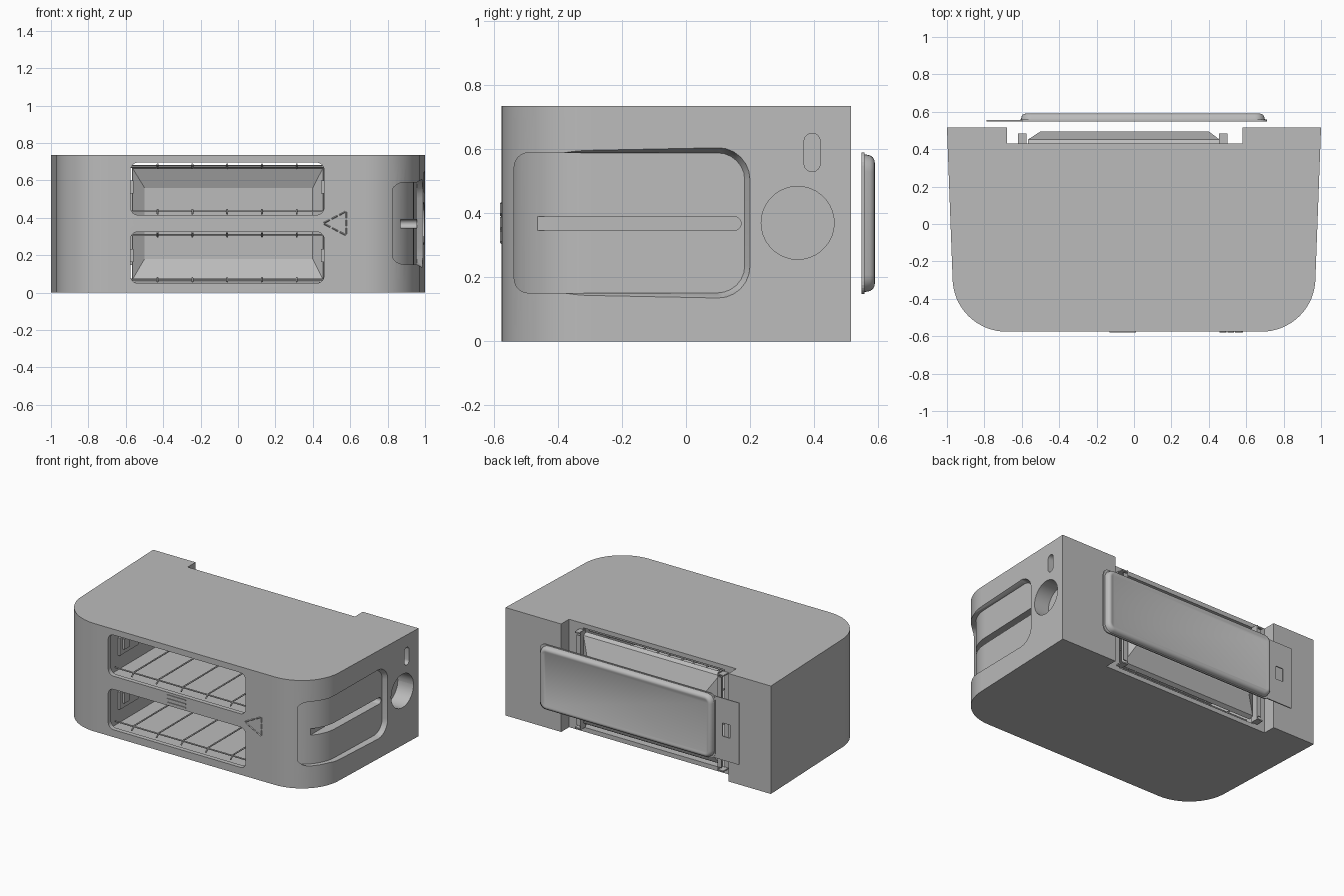
import bpy, bmesh, math
from mathutils import Vector

if "Cube" in bpy.data.objects:
    bpy.data.objects.remove(bpy.data.objects["Cube"])

grey = bpy.data.materials.new("warm_steel_grey")
grey.diffuse_color = (0.5, 0.5, 0.5, 1)
grey.use_nodes = True
grey.node_tree.nodes["Principled BSDF"].inputs["Base Color"].default_value = grey.diffuse_color


def finish(name, bm):
    bmesh.ops.recalc_face_normals(bm, faces=bm.faces)
    me = bpy.data.meshes.new(name)
    bm.to_mesh(me)
    bm.free()
    me.materials.append(grey)
    ob = bpy.data.objects.new(name, me)
    bpy.context.collection.objects.link(ob)
    return ob


def add_loft(bm, rings, caps=True):
    loops = [[bm.verts.new(p) for p in ring] for ring in rings]
    n = len(loops[0])
    for a, b in zip(loops, loops[1:]):
        for i in range(n):
            j = (i + 1) % n
            bm.faces.new((a[i], a[j], b[j], b[i]))
    if caps:
        bm.faces.new(loops[0])
    bm.faces.new(loops[-1])


def loft(name, rings, caps=True):
    bm = bmesh.new()
    add_loft(bm, rings, caps)
    return finish(name, bm)


def on_x(pts, x):
    return [(x, u, v) for u, v in pts]


def on_y(pts, y):
    return [(u, y, v) for u, v in pts]


def on_z(pts, z):
    return [(u, v, z) for u, v in pts]


def round_rect(u0, u1, v0, v1, r_left, r_right=None, n=7):
    r_right = r_left if r_right is None else r_right
    pts = []
    for cu, cv, r, start in ((u1 - r_right, v1 - r_right, r_right, 0), (u0 + r_left, v1 - r_left, r_left, 90),
                             (u0 + r_left, v0 + r_left, r_left, 180), (u1 - r_right, v0 + r_right, r_right, 270)):
        for i in range(n):
            t = math.radians(start + 90 * i / (n - 1))
            pts.append((cu + r * math.cos(t), cv + r * math.sin(t)))
    return pts


def rect(u0, u1, v0, v1):
    return [(u0, v0), (u1, v0), (u1, v1), (u0, v1)]


def add_box(bm, x0, x1, y0, y1, z0, z1):
    add_loft(bm, [on_z(rect(x0, x1, y0, y1), z) for z in (z0, z1)])


def box(name, *lims):
    bm = bmesh.new()
    add_box(bm, *lims)
    return finish(name, bm)


def add_rod(bm, a, b, r=0.005, n=8):
    a, b = Vector(a), Vector(b)
    q = (b - a).to_track_quat('Z', 'Y')
    ring = [q @ Vector((r * math.cos(2 * math.pi * i / n), r * math.sin(2 * math.pi * i / n), 0)) for i in range(n)]
    add_loft(bm, [[a + p for p in ring], [b + p for p in ring]])


def cut(target, cutter):
    mod = target.modifiers.new("cut", 'BOOLEAN')
    mod.operation, mod.solver, mod.object = 'DIFFERENCE', 'EXACT', cutter
    dg = bpy.context.evaluated_depsgraph_get()
    me = bpy.data.meshes.new_from_object(target.evaluated_get(dg))
    target.modifiers.clear()
    target.data = me
    bpy.data.objects.remove(cutter)


def smooth(ob, angle=30):
    bpy.ops.object.select_all(action='DESELECT')
    ob.select_set(True)
    bpy.context.view_layer.objects.active = ob
    bpy.ops.object.shade_smooth_by_angle(angle=math.radians(angle))


def outline(inset=0.0):
    # tapered sides with broad rounded front corners
    half = [(1 - inset, 0.515)]
    for i in range(17):
        t = math.radians(90 * i / 16)
        half.append((0.68 + (0.29 - inset) * math.cos(t), -0.29 - (0.286 - inset) * math.sin(t)))
    return half + [(-x, y) for x, y in reversed(half)]


# Body shell with rear notch and hollow bread chamber
body = loft("body", [on_z(outline(), z) for z in (0, 0.735)])
cut(body, box("notch_cutter", -0.68, 0.58, 0.43, 0.7, -0.1, 0.9))
cut(body, box("chamber_cutter", -0.59, 0.475, -0.545, 0.6, 0.03, 0.705))

# Two bread slots
SLOTS = ((0.05, 0.325), (0.415, 0.695))
for z0, z1 in SLOTS:
    shape = round_rect(-0.575, 0.46, z0, z1, 0.04)
    cut(body, loft("slot_cutter", [on_y(shape, y) for y in (-0.7, -0.5)]))

# Recessed control panel following the curved right side
outer = round_rect(-0.56, 0.20, 0.135, 0.605, 0.06, 0.10)
inner = round_rect(-0.537, 0.182, 0.151, 0.589, 0.045, 0.085)
recess = loft("recess_cutter", [on_x(outer, 1.1), on_x(outer, 0.985), on_x(inner, 0.955), on_x(inner, 0.65)])
cut(recess, loft("recess_core", [on_z(outline(0.03), z) for z in (-0.2, 0.9)]))
cut(body, recess)

# Lever slot, dial hole and small button slot
lever = round_rect(-0.495, 0.172, 0.346, 0.39, 0.0219)
cut(body, loft("lever_cutter", [on_x(lever, x) for x in (1.1, 0.87)]))
dial = round_rect(0.235, 0.463, 0.256, 0.484, 0.1139, n=10)
cut(body, loft("dial_cutter", [on_x(dial, x) for x in (1.1, 0.88)]))
button = round_rect(0.369, 0.419, 0.53, 0.65, 0.0249)
cut(body, loft("button_cutter", [on_x(button, x) for x in (1.1, 0.93)]))
smooth(body)

# Heater wall between the slots
box("heater_wall", -0.59, 0.475, -0.545, 0.40, 0.345, 0.395)

# Crumb tray closing the rear of the chamber
tray = loft("crumb_tray", [on_y(rect(-0.565, 0.455, 0.055, 0.68), 0.425),
                           on_y(rect(-0.565, 0.455, 0.07, 0.665), 0.45),
                           on_y(rect(-0.50, 0.40, 0.18, 0.56), 0.492)], caps=False)
mod = tray.modifiers.new("thickness", 'SOLIDIFY')
mod.thickness, mod.offset = 0.005, 0

# L-shaped tray rails with feet
for x, s, name in ((-0.575, -1, "left"), (0.455, 1, "right")):
    bm = bmesh.new()
    add_box(bm, *sorted((x, x + s * 0.006)), 0.43, 0.483, 0.035, 0.70)
    add_box(bm, *sorted((x, x + s * 0.032)), 0.477, 0.483, 0.06, 0.675)
    for z in (0.035, 0.685):
        add_box(bm, *sorted((x, x + s * 0.045)), 0.43, 0.483, z, z + 0.008)
    finish(name + "_tray_rail", bm)

# Wire bread guides: bars along the slot and rods running back
bm = bmesh.new()
for z, s in ((0.07, -1), (0.307, 1), (0.435, -1), (0.672, 1)):
    for y in (-0.50, 0.38):
        add_rod(bm, (-0.575, y, z), (0.46, y, z))
    for i in range(5):
        x = -0.43 + 0.186 * i
        add_rod(bm, (x, -0.50, z - s * 0.008), (x, 0.40, z - s * 0.008))
        add_rod(bm, (x, -0.50, z - s * 0.008), (x, -0.53, z + s * 0.014))
smooth(finish("wire_guides", bm), 50)

# Bread carriage brackets on the end walls
bm = bmesh.new()
for z0, z1 in SLOTS:
    zc = (z0 + z1) / 2
    for x, s in ((-0.59, 1), (0.475, -1)):
        add_box(bm, *sorted((x, x + s * 0.015)), -0.45, -0.25, zc - 0.06, zc + 0.06)
        add_box(bm, *sorted((x, x + s * 0.03)), -0.42, -0.37, zc - 0.025, zc + 0.045)
finish("end_brackets", bm)

# Floating rear cover: thin flange, tab with square hole, rounded raised panel
flange = loft("cover_flange", [on_y(round_rect(-0.61, 0.71, 0.147, 0.59, 0.04), y) for y in (0.549, 0.558)])
tab = box("cover_tab", -0.788, -0.60, 0.549, 0.556, 0.157, 0.578)
cut(tab, box("hole_cutter", -0.72, -0.665, 0.5, 0.6, 0.32, 0.41))
rings = []
for y, d in ((0.556, 0.0), (0.575, 0.004), (0.584, 0.010), (0.589, 0.019), (0.590, 0.028), (0.586, 0.037)):
    rings.append(on_y(round_rect(-0.605 + d, 0.70 - d, 0.153 + d, 0.585 - d, 0.055 - d), y))
smooth(loft("cover_panel", rings), 45)

# Raised front marks: three bars and a dashed triangle
bm = bmesh.new()
for z in (0.345, 0.37, 0.395):
    add_box(bm, -0.13, 0.01, -0.581, -0.575, z - 0.004, z + 0.004)
tri = [Vector((0.455, -0.577, 0.37)), Vector((0.58, -0.577, 0.435)), Vector((0.58, -0.577, 0.305))]
for a, b in zip(tri, tri[1:] + tri[:1]):
    for k in range(3):
        add_rod(bm, a.lerp(b, k / 3 + 0.03), a.lerp(b, k / 3 + 0.28), 0.004, 4)
finish("front_marks", bm)
